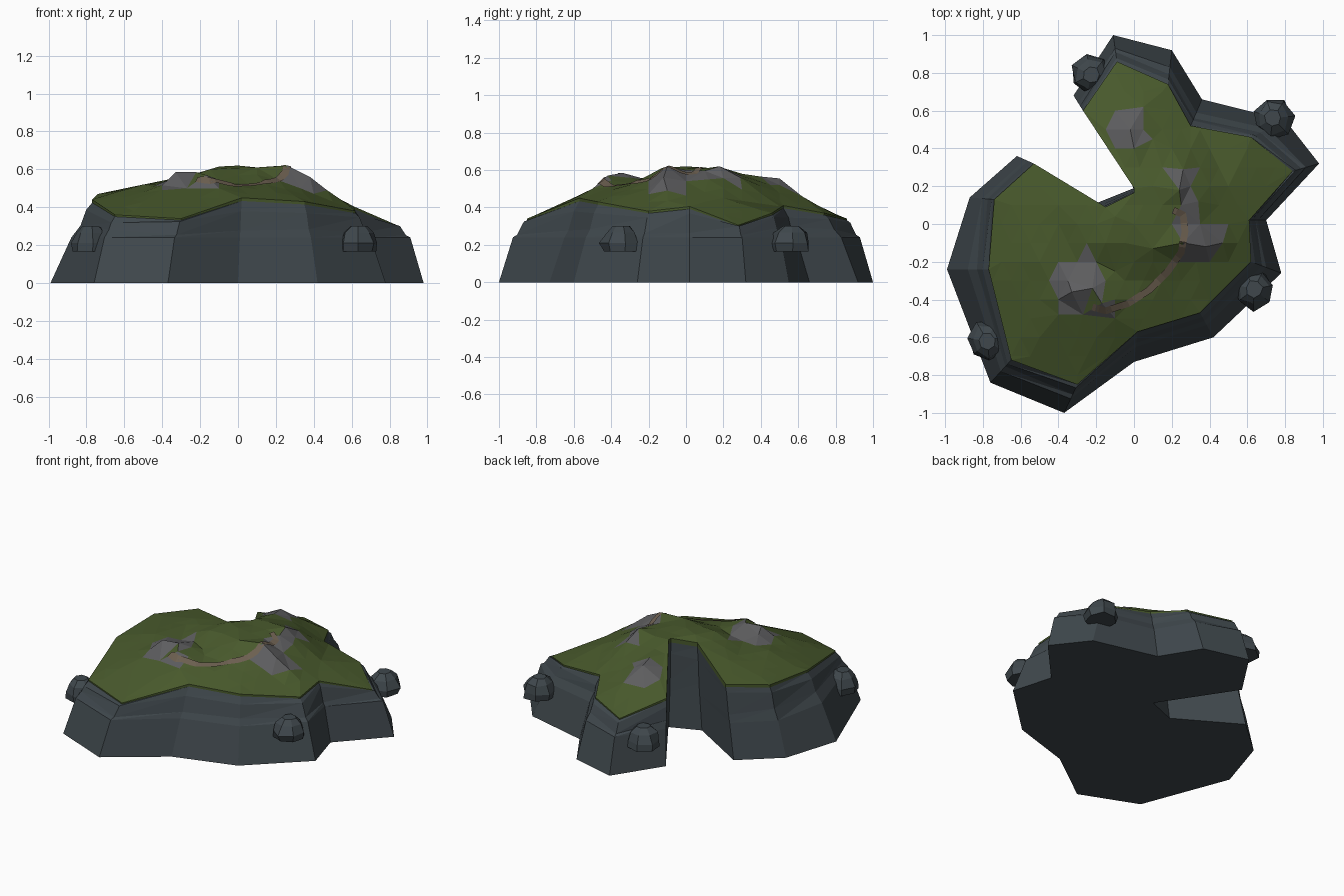
import bpy, bmesh, math, random
from mathutils import Vector
from mathutils.bvhtree import BVHTree
from mathutils.geometry import delaunay_2d_cdt

if "Cube" in bpy.data.objects:
    bpy.data.objects.remove(bpy.data.objects["Cube"])

random.seed(4)


def mat(name, c):
    m = bpy.data.materials.new(name)
    m.diffuse_color = (*c, 1)
    m.use_nodes = True
    m.node_tree.nodes["Principled BSDF"].inputs["Base Color"].default_value = m.diffuse_color
    return m


CLIFF = mat("cliff_stone", (0.05, 0.064, 0.073))
GRASS = mat("grass", (0.065, 0.1, 0.025))
ROCK = mat("rock", (0.11, 0.11, 0.115))
PATH = mat("path_earth", (0.15, 0.115, 0.08))


def make(name, verts, faces, mats, fix=True):
    me = bpy.data.meshes.new(name)
    me.from_pydata([tuple(v) for v in verts], [], faces)
    for m in mats:
        me.materials.append(m)
    if fix:
        bm = bmesh.new()
        bm.from_mesh(me)
        bmesh.ops.recalc_face_normals(bm, faces=bm.faces)
        bm.to_mesh(me)
        bm.free()
    ob = bpy.data.objects.new(name, me)
    bpy.context.collection.objects.link(ob)
    return ob


# shoreline: base x, y then grass rim x, y, z (counter-clockwise)
SHORE = [
    (-.37, -1, -.30, -.85, .34), (0, -.73, .02, -.57, .45),
    (.42, -.60, .35, -.47, .43), (.78, -.26, .62, -.20, .38),
    (.70, .02, .61, .02, .405), (.98, .32, .84, .28, .305),
    (.80, .55, .62, .46, .37), (.36, .66, .30, .52, .41),
    (.20, .92, .18, .74, .37), (-.11, 1, -.09, .86, .34),
    (-.32, .68, -.27, .60, .43), (-.01, .21, .0, .19, .61),
    (0, .19, .0, .165, .61), (-.20, .11, -.15, .09, .59),
    (-.62, .36, -.53, .32, .49), (-.87, .14, -.74, .13, .47),
    (-.99, -.24, -.77, -.24, .44), (-.76, -.84, -.65, -.72, .36)]
n = len(SHORE)

# cliff: stacked rings from base to rim
verts = []
for k, (t, f) in enumerate([(0, 0), (.5, 0), (.68, .25), (.85, .72), (1, .92)]):
    for bx, by, rx, ry, rz in SHORE:
        z = 0 if k == 0 else .24 + f * (rz - .24)
        j = random.uniform(-.02, .02) if k in (2, 3) else 0
        s = t + j * 3
        verts.append((bx + (rx - bx) * s, by + (ry - by) * s, z + j))
faces = [tuple(reversed(range(n)))]
for k in range(4):
    for i in range(n):
        a, b = k * n + i, k * n + (i + 1) % n
        faces += [(a, b, b + n), (a, b + n, a + n)] if k else [(a, b, b + n, a + n)]
make("cliff", verts, faces, [CLIFF])

# hill control heights
HILL = [
    (-.45, -.30, .51), (-.33, -.36, .585), (-.22, -.34, .585), (-.30, -.20, .53),
    (-.10, -.25, .54), (-.17, -.42, .57), (-.27, -.48, .50), (-.10, -.50, .50),
    (-.40, -.48, .49), (0, -.40, .51), (.15, -.30, .52), (.22, -.20, .54),
    (.26, -.10, .62), (.38, -.12, .56), (.47, -.10, .49), (.33, -.20, .50),
    (.35, 0, .54), (.20, 0, .60), (.24, .18, .62), (.26, .29, .56),
    (.34, .12, .55), (0, 0, .62), (-.10, .04, .615), (.10, -.13, .61),
    (-.15, -.10, .60), (.03, .30, .58), (-.02, .50, .555), (.05, .62, .46),
    (.10, .45, .52), (-.40, .10, .54), (-.50, -.20, .52), (.50, .20, .45)]
rim = [Vector(s[2:]) for s in SHORE]


def triangulate(inner):
    pts = rim + [Vector(p) for p in inner]
    co, _, fs, orig, _, _ = delaunay_2d_cdt(
        [p.xy for p in pts], [], [list(range(n))], 1, 1e-5)
    return [Vector((c.x, c.y, pts[o[0]].z)) for c, o in zip(co, orig)], fs


coarse = BVHTree.FromPolygons(*triangulate(HILL))


def ground(x, y):
    hit = coarse.ray_cast(Vector((x, y, 2)), Vector((0, 0, -1)))[0]
    return hit.z if hit else None


# grass: finer triangulation sampled from the control surface
inner = list(HILL)
for i in range(-8, 9):
    for j in range(-8, 9):
        x, y = i * .1 + (j % 2) * .05, j * .1
        z = ground(x, y)
        if z and min((Vector((x, y)) - Vector(p[:2])).length for p in inner[:len(HILL)]) > .06:
            inner.append((x, y, z))
gv, gf = triangulate(inner)
grass = make("grass_hill", gv, gf, [GRASS, ROCK], False)
PATCHES = [(-.28, -.29, .13), (-.32, -.44, .07), (-.16, -.45, .07), (.35, -.1, .12),
           (.26, .2, .08), (.27, .08, .06), (-.04, .48, .1)]
bm = bmesh.new()
bm.from_mesh(grass.data)
for f in bm.faces:
    c = f.calc_center_median()
    if any(math.hypot(c.x - x, c.y - y) < r for x, y, r in PATCHES):
        f.material_index = 1
edge = [e for e in bm.edges if e.is_boundary]
ext = bmesh.ops.extrude_edge_only(bm, edges=edge)["geom"]
for v in ext:
    if isinstance(v, bmesh.types.BMVert):
        v.co.z -= .03
bm.to_mesh(grass.data)
bm.free()

# footpath ribbon draped on the hill
ROUTE = [(-.22, -.44), (-.15, -.46), (-.03, -.42), (.08, -.35), (.18, -.25),
         (.25, -.15), (.27, -.04), (.26, .05), (.19, .08)]
fine = []
for a, b in zip(ROUTE, ROUTE[1:]):
    fine += [Vector(a).lerp(Vector(b), k / 4) for k in range(4)]
pv = []
for i, p in enumerate(fine):
    d = (fine[min(i + 1, len(fine) - 1)] - fine[max(i - 1, 0)]).normalized()
    s = Vector((-d.y, d.x)) * .018
    pv += [(q.x, q.y, ground(q.x, q.y) + .007) for q in (p - s, p + s)]
make("footpath", pv, [(2 * i, 2 * i + 2, 2 * i + 3, 2 * i + 1)
                      for i in range(len(fine) - 1)], [PATH], False)

# boulders at the foot of the cliff
for k, (x, y) in enumerate([(-.225, .79), (.735, .56), (.635, -.345), (-.775, -.62)]):
    bv, m = [], 7
    for z, r in [(.165, .105), (.21, .11), (.265, .085), (.30, .045)]:
        for i in range(m):
            a = math.tau * i / m + k
            q = r * random.uniform(.88, 1.1)
            bv.append((x + q * math.cos(a), y + q * math.sin(a), z))
    bf = [tuple(range(m)), tuple(range(3 * m, 4 * m))]
    bf += [(r * m + i, r * m + (i + 1) % m, (r + 1) * m + (i + 1) % m, (r + 1) * m + i)
           for r in range(3) for i in range(m)]
    make(f"boulder_{k + 1}", bv, bf, [CLIFF])
